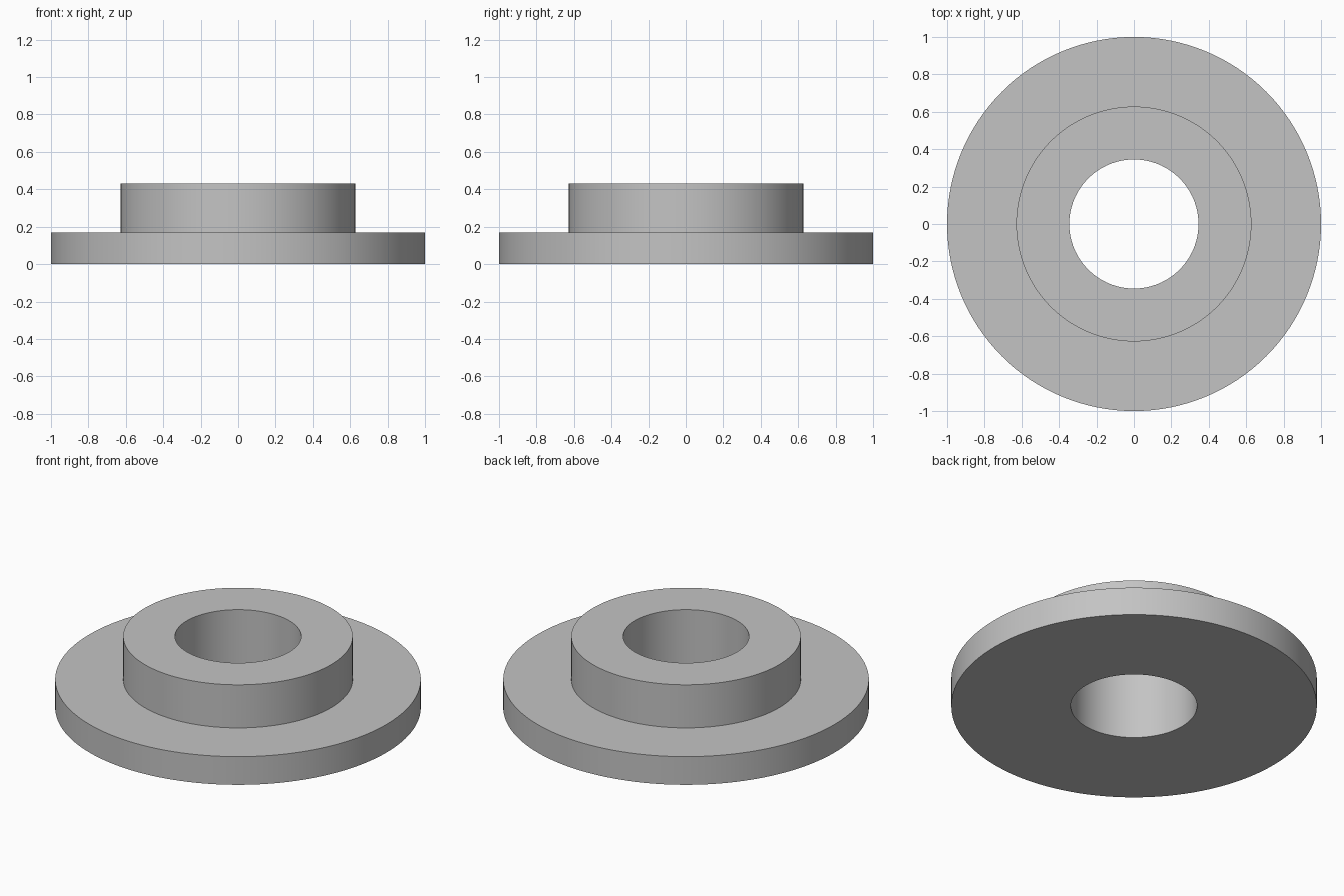
import bpy
import bmesh
import math

cube = bpy.data.objects.get("Cube")
if cube:
    bpy.data.objects.remove(cube, do_unlink=True)

# Dimensions
SEGMENTS = 128
BORE, HUB, RIM = 0.345, 0.628, 1.0
FLANGE_TOP, HUB_TOP = 0.17, 0.43

# Single plain grey
grey = (0.55, 0.55, 0.55, 1.0)
metal = bpy.data.materials.new("plain grey")
metal.use_nodes = True
metal.diffuse_color = grey
metal.node_tree.nodes["Principled BSDF"].inputs["Base Color"].default_value = grey


def lathe(name, profile):
    """Revolve a closed (radius, height) profile around z."""
    bm = bmesh.new()
    rings = []
    for i in range(SEGMENTS):
        a = math.tau * i / SEGMENTS
        rings.append([bm.verts.new((r * math.cos(a), r * math.sin(a), z))
                      for r, z in profile])
    for i, ring in enumerate(rings):
        following = rings[(i + 1) % SEGMENTS]
        for j in range(len(profile)):
            k = (j + 1) % len(profile)
            bm.faces.new((ring[j], following[j], following[k], ring[k]))
    bmesh.ops.recalc_face_normals(bm, faces=bm.faces)
    mesh = bpy.data.meshes.new(name)
    bm.to_mesh(mesh)
    bm.free()
    mesh.materials.append(metal)
    obj = bpy.data.objects.new(name, mesh)
    bpy.context.collection.objects.link(obj)
    bpy.ops.object.select_all(action="DESELECT")
    obj.select_set(True)
    bpy.context.view_layer.objects.active = obj
    bpy.ops.object.shade_smooth_by_angle(angle=math.radians(30))
    return obj


# Wide flange, raised hub and through bore as one turned part
lathe("flanged_bushing", [
    (BORE, 0), (RIM, 0), (RIM, FLANGE_TOP),
    (HUB, FLANGE_TOP), (HUB, HUB_TOP), (BORE, HUB_TOP),
])
